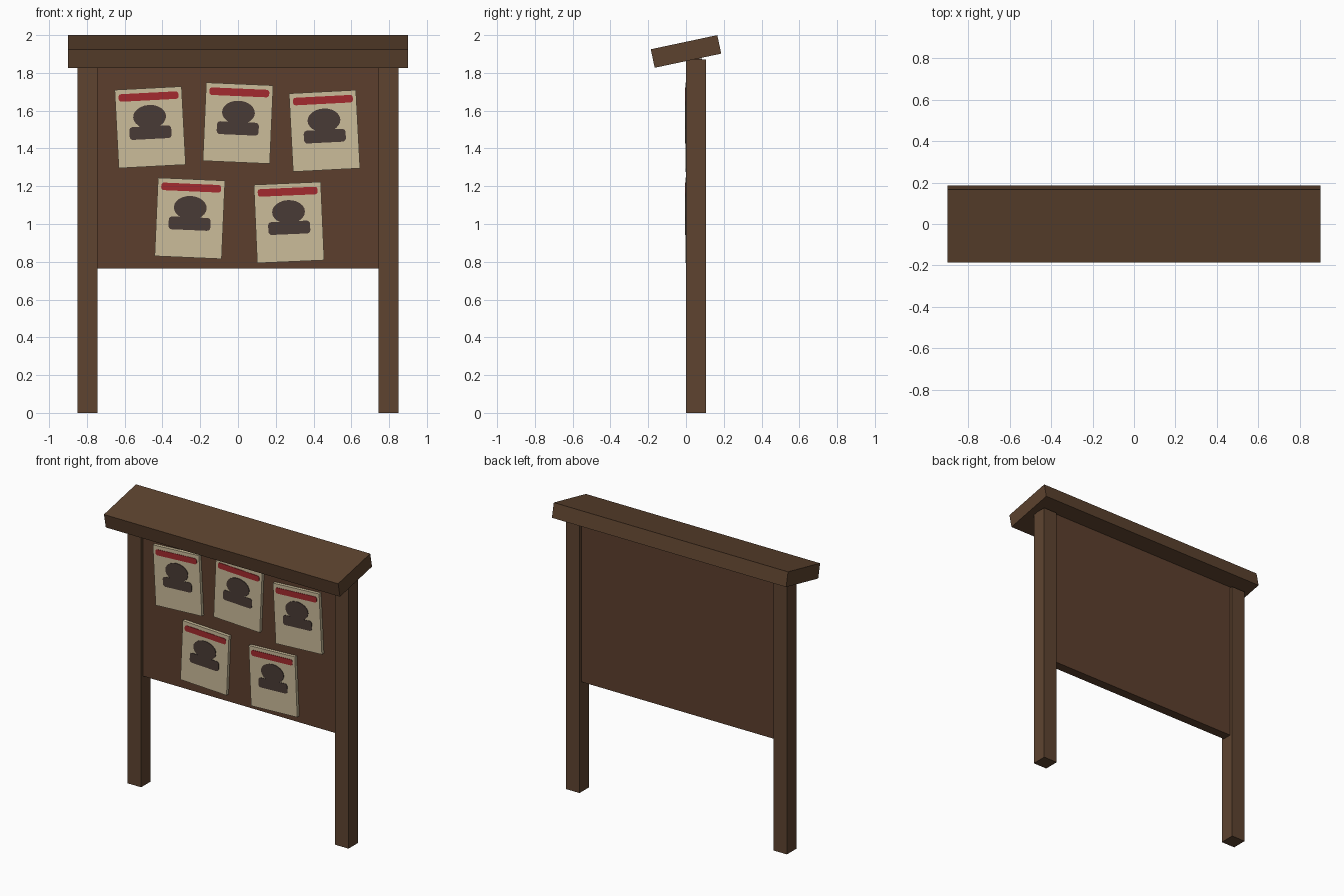
import bpy
import bmesh
import math
from mathutils import Matrix

cube = bpy.data.objects.get("Cube")
if cube:
    bpy.data.objects.remove(cube, do_unlink=True)


def linear(c):
    c /= 255
    return c / 12.92 if c <= 0.04045 else ((c + 0.055) / 1.055) ** 2.4


def material(name, r, g, b):
    m = bpy.data.materials.new(name)
    m.use_nodes = True
    col = (linear(r), linear(g), linear(b), 1)
    m.diffuse_color = col
    m.node_tree.nodes["Principled BSDF"].inputs["Base Color"].default_value = col
    return m


POST = material("post wood", 94, 68, 48)
BOARD = material("board wood", 92, 63, 45)
ROOF = material("roof wood", 92, 66, 46)
PAPER = material("parchment", 203, 188, 154)
RED = material("red ink", 164, 42, 46)
INK = material("dark ink", 73, 59, 54)


def add_object(name, bm, mat, matrix=Matrix()):
    bmesh.ops.recalc_face_normals(bm, faces=bm.faces)
    mesh = bpy.data.meshes.new(name)
    bm.to_mesh(mesh)
    bm.free()
    mesh.materials.append(mat)
    obj = bpy.data.objects.new(name, mesh)
    obj.matrix_world = matrix
    bpy.context.collection.objects.link(obj)
    return obj


def box(name, size, mat, matrix):
    bm = bmesh.new()
    bmesh.ops.create_cube(bm, size=1)
    bmesh.ops.scale(bm, vec=size, verts=bm.verts)
    return add_object(name, bm, mat, matrix)


def plate(name, outline, depth, mat, matrix):
    """Extrude an x-z outline towards the front."""
    bm = bmesh.new()
    face = bm.faces.new([bm.verts.new((x, 0, z)) for x, z in outline])
    ext = bmesh.ops.extrude_face_region(bm, geom=[face], use_keep_orig=True)
    moved = [v for v in ext["geom"] if isinstance(v, bmesh.types.BMVert)]
    bmesh.ops.translate(bm, vec=(0, -depth, 0), verts=moved)
    return add_object(name, bm, mat, matrix)


def rounded(w, h, r, z, steps=4):
    pts = []
    for k, (sx, sz) in enumerate([(1, 1), (-1, 1), (-1, -1), (1, -1)]):
        for i in range(steps + 1):
            a = math.pi / 2 * (k + i / steps)
            pts.append((sx * (w / 2 - r) + r * math.cos(a),
                        z + sz * (h / 2 - r) + r * math.sin(a)))
    return pts


def ellipse(w, h, z, n=24):
    return [(w / 2 * math.cos(2 * math.pi * i / n),
             z + h / 2 * math.sin(2 * math.pi * i / n)) for i in range(n)]


# Posts
for side, x in (("left", 0.797), ("right", -0.797)):
    box(side + "_post", (0.105, 0.105, 1.87), POST,
        Matrix.Translation((x, 0.0525, 0.935)))

# Notice panel, recessed between the posts
box("notice_panel", (1.49, 0.065, 1.11), BOARD,
    Matrix.Translation((0, 0.0525, 1.32)))

# Sloping roof plank
box("roof", (1.8, 0.36, 0.1), ROOF,
    Matrix.Translation((0, 0, 1.9135)) @ Matrix.Rotation(math.radians(12), 4, "X"))

# Pinned notices: x, z and tilt in degrees
notices = [(-0.465, 1.512, 3), (0, 1.534, -2.5), (0.458, 1.493, 3),
           (-0.255, 1.03, -2.5), (0.27, 1.008, 2.5)]
for i, (x, z, tilt) in enumerate(notices, 1):
    place = (Matrix.Translation((x, -0.002, z))
             @ Matrix.Rotation(math.radians(-tilt), 4, "Y"))
    box(f"notice_{i}_sheet", (0.355, 0.024, 0.415), PAPER,
        place @ Matrix.Translation((0, 0.012, 0)))
    plate(f"notice_{i}_heading", rounded(0.317, 0.04, 0.014, 0.163), 0.003, RED, place)
    plate(f"notice_{i}_shoulders", rounded(0.222, 0.068, 0.018, -0.028), 0.003, INK, place)
    plate(f"notice_{i}_head", ellipse(0.174, 0.125, 0.056), 0.004, INK, place)
